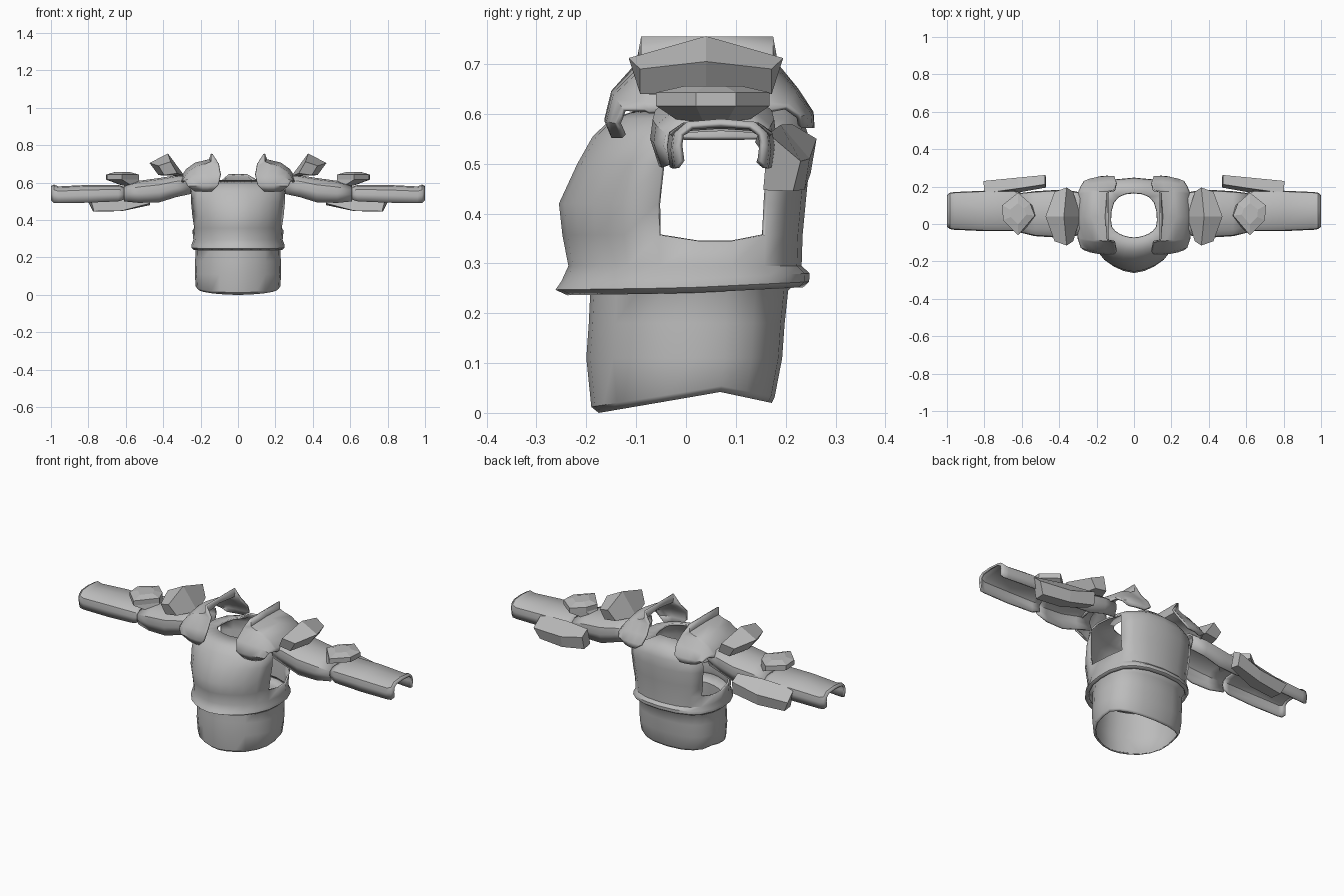
import bpy, bmesh, math

if "Cube" in bpy.data.objects:
    bpy.data.objects.remove(bpy.data.objects["Cube"])

steel = bpy.data.materials.new("plain_grey")
steel.diffuse_color = (0.5, 0.5, 0.5, 1)
steel.use_nodes = True
steel.node_tree.nodes["Principled BSDF"].inputs["Base Color"].default_value = steel.diffuse_color


def finish(name, bm, smooth=True, thick=0.0, mirror=False):
    """Turn a bmesh into a named object, facing outward."""
    bm.normal_update()
    if thick:
        n = len(bm.verts)
        mid = sum((v.co for v in bm.verts), bm.verts[:][0].co * 0) / n
        if sum(f.normal.dot(f.calc_center_median() - mid) * f.calc_area() for f in bm.faces) < 0:
            bmesh.ops.reverse_faces(bm, faces=bm.faces[:])
    else:
        bmesh.ops.recalc_face_normals(bm, faces=bm.faces[:])
    me = bpy.data.meshes.new(name)
    bm.to_mesh(me)
    bm.free()
    me.materials.append(steel)
    ob = bpy.data.objects.new(name, me)
    bpy.context.collection.objects.link(ob)
    if smooth:
        bpy.ops.object.select_all(action='DESELECT')
        ob.select_set(True)
        bpy.context.view_layer.objects.active = ob
        bpy.ops.object.shade_smooth_by_angle(angle=math.radians(40))
    if thick:
        s = ob.modifiers.new("thickness", 'SOLIDIFY')
        s.thickness, s.offset = thick, -1
    if mirror:
        ob.modifiers.new("both_sides", 'MIRROR')
    return ob


def loft(rows, closed=False, caps=False, skip=lambda i, j: False):
    """Bridge rows of points; closed joins each row into a ring."""
    bm = bmesh.new()
    vs = [[bm.verts.new(p) for p in r] for r in rows]
    n = len(rows[0])
    for i in range(len(rows) - 1):
        for j in range(n if closed else n - 1):
            if not skip(i, j):
                k = (j + 1) % n
                bm.faces.new((vs[i][j], vs[i][k], vs[i + 1][k], vs[i + 1][j]))
    if caps:
        bm.faces.new(vs[0])
        bm.faces.new(vs[-1])
    bmesh.ops.delete(bm, geom=[v for v in bm.verts if not v.link_faces], context='VERTS')
    return bm


# Body outline: half from front centre to back centre, then mirrored
half = [(0, -1), (.22, -.96), (.43, -.87), (.64, -.73), (.83, -.5), (.96, -.22),
        (1, .1), (.98, .4), (.87, .68), (.68, .85), (.4, .96), (0, 1)]
outline = half + [(-u, v) for u, v in half[-2:0:-1]]
N = len(outline)


def ring(z, w, yf, yb, lift=lambda u, v: 0):
    return [(u * w, v * (yf if v < 0 else yb), z + lift(u, v)) for u, v in outline]


# Waist tube with a slanted lower hem
def hem(u, v):
    return (v + 1) / 1.4 * .042 if v < .4 else .042 - (v - .4) / .6 * .022


waist = [ring(0, .217, .175, .172, hem), ring(.012, .226, .19, .178, hem),
         ring(.11, .231, .2, .193), ring(.18, .229, .195, .198), ring(.245, .227, .192, .205),
         ring(.275, .24, .236, .235)]
finish("waist", loft(waist, True), thick=.006)


# Breastplate with a softly flared rim, arm openings and neck opening
def rim(u, v):
    return .012 * max(0, v) - .004 * max(0, -v)


specs = [(.24, .237, .238, .235, rim), (.251, .249, .262, .247, rim),
         (.268, .248, .25, .248, rim), (.295, .239, .236, .232),
         (.357, .244, .248, .234, lambda u, v: -.012 if .05 < v < .5 else 0),
         (.42, .254, .255, .24), (.5, .262, .218, .248),
         (.555, .26, .187, .246), (.59, .215, .15, .235)]
chest = [ring(*s) for s in specs]
chest.append(ring(.615, .125, .075, .17, lambda u, v: .03 if v > .9 else 0))
openings = {5, 6, 7} | {N - 1 - j for j in (5, 6, 7)}
finish("breastplate", loft(chest, True, skip=lambda i, j: 4 <= i <= 6 and j in openings),
       thick=.01)

# Saddle-shaped shoulder guards wrapping the joint, with an upright inner collar
stations = [  # y, z, inner x, outer x, outer drop, collar height
    (-.15, .552, .14, .23, 0, .002), (-.164, .585, .105, .268, .005, .004),
    (-.15, .64, .095, .285, .03, .006),
    (-.1, .69, .105, .3, .08, .012), (-.09, .695, .115, .302, .09, .06),
    (.04, .712, .125, .315, .1, .043), (.175, .695, .115, .302, .09, .06),
    (.185, .688, .105, .3, .08, .012), (.225, .645, .095, .285, .03, .006),
    (.256, .6, .105, .268, .005, .004), (.258, .572, .14, .23, 0, .002)]
rows = []
for y, z, xi, xo, drop, col in stations:
    up = col > .03
    row = [(.145 if up else xi, y, z + col), (xi + (.03 if up else .008), y, z + col * .3)]
    for t in (.3, .55, .8, .95, 1):
        row.append((xi + (xo - xi) * t, .04 + (y - .04) * (1 - .12 * t ** 3),
                    z + (.01 if up else 0) * (1 - t) - drop * t ** 4))
    rows.append(row)
finish("shoulder_guard", loft(rows), thick=.01, mirror=True)

# Arm shells: arches open underneath
arch = [(-1, .42), (-.96, .72), (-.7, .94), (0, 1), (.7, .94), (.96, .72), (1, .42)]


def arm(name, sections, foot):
    prof = [(-foot, 0)] + arch + [(foot, 0)]
    rows = [[(x, yc + a * w, zb + b * (zt - zb)) for a, b in prof]
            for x, yc, w, zb, zt in sections]
    finish(name, loft(rows), thick=.01, mirror=True)


arm("upper_arm", [(.25, .055, .108, .54, .645), (.33, .055, .122, .523, .64),
                  (.42, .055, .127, .495, .625), (.53, .055, .12, .492, .61),
                  (.61, .06, .105, .5, .585)], .86)
arm("forearm", [(.6, .07, .096, .512, .575), (.64, .07, .108, .5, .588),
                (.8, .07, .108, .493, .588), (.96, .07, .101, .49, .58),
                (.985, .07, .097, .491, .59), (1, .07, .085, .505, .582)], .95)

# Folded plate above each shoulder, ridged at its middle
ridge = [(.375, .756), (.473, .705), (.425, .64), (.285, .635)]
end = [(.36, .712), (.425, .69), (.395, .64), (.325, .65)]
plate = [[(x, .04 + s * (.155 if k == 0 else .132), z) for k, (x, z) in enumerate(end)]
         for s in (-1, 1)]
finish("shoulder_plate", loft([plate[0], [(x, .04, z) for x, z in ridge], plate[1]], True, True),
       smooth=False, mirror=True)

# Six-sided elbow plate on top of the arm, its foot leaning inward
hexa = [(.62, -.06), (.7, .02), (.705, .1), (.62, .168), (.555, .11), (.53, .045)]
levels = [(.585, .6, -.05), (.616, 1, 0), (.643, 1, 0), (.656, .5, 0)]
finish("elbow_plate", loft([[(.62 + d + (x - .62) * s, .055 + (y - .055) * s, z) for x, y in hexa]
                            for z, s, d in levels], True, True), smooth=False, mirror=True)

# Blocky guard behind each arm
guard = [[(.47, .195, .49), (.475, .212, .58), (.475, .262, .55), (.47, .25, .48)],
         [(.62, .168, .45), (.62, .19, .578), (.62, .248, .51), (.62, .238, .448)],
         [(.77, .155, .447), (.8, .165, .56), (.805, .23, .505), (.775, .215, .445)]]
finish("rear_arm_guard", loft(guard, True, True), smooth=False, mirror=True)
